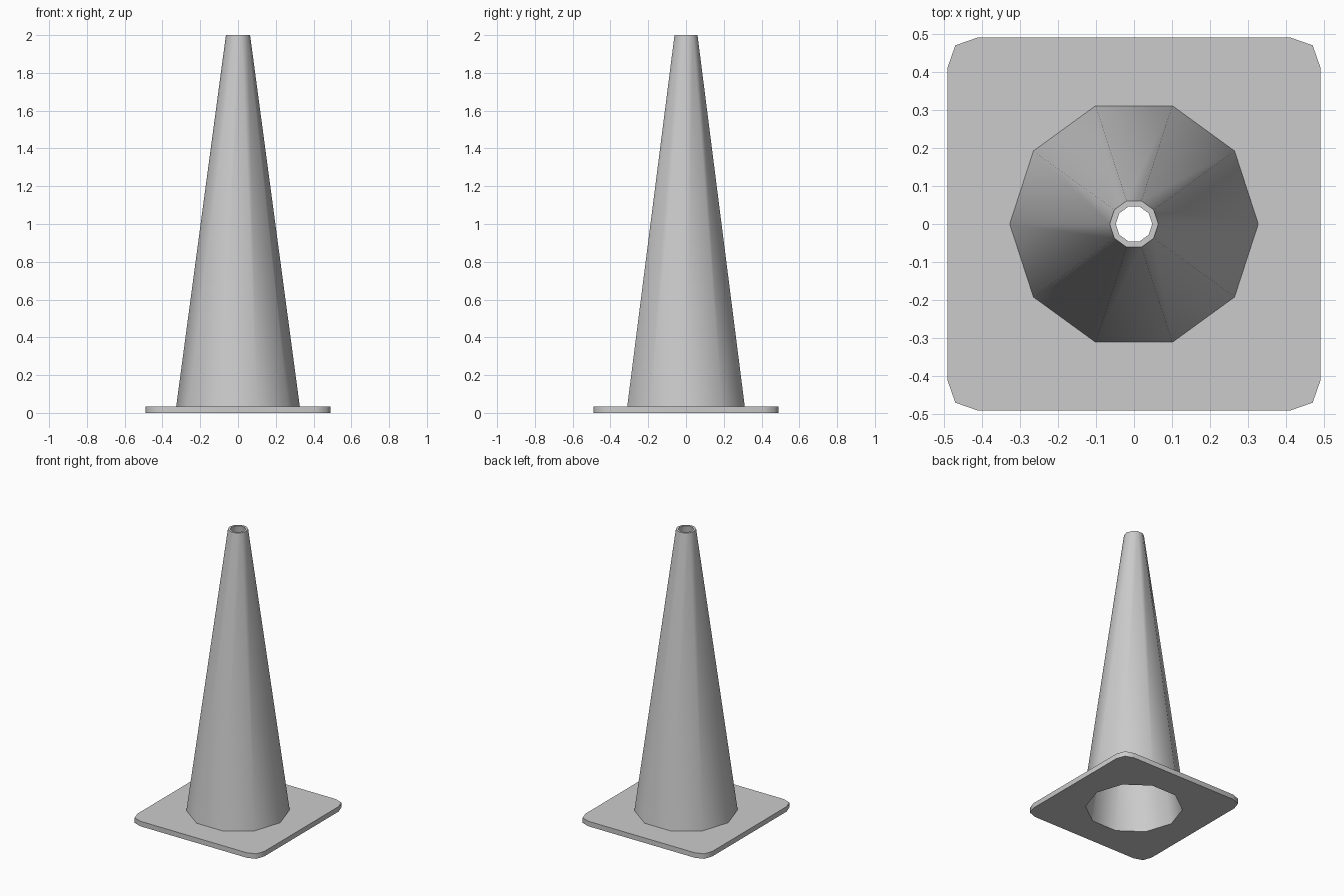
import bpy, bmesh, math

if "Cube" in bpy.data.objects:
    bpy.data.objects.remove(bpy.data.objects["Cube"], do_unlink=True)

SIDES, THICK, TOP = 10, 0.035, 2.0
R_OUT, R_IN = 0.327, 0.309          # cone radii at the foot
R_OUT_TOP, R_IN_TOP = 0.064, 0.048  # cone radii at the tip

grey = bpy.data.materials.new("grey")
grey.use_nodes = True
colour = (0.6, 0.6, 0.6, 1)
grey.diffuse_color = colour
grey.node_tree.nodes["Principled BSDF"].inputs["Base Color"].default_value = colour


def circle(r):
    return [(r * math.cos(math.tau * i / SIDES), r * math.sin(math.tau * i / SIDES))
            for i in range(SIDES)]


def ring(bm, points, z):
    return [bm.verts.new((x, y, z)) for x, y in points]


def bridge(bm, a, b):
    for i in range(len(a)):
        j = (i + 1) % len(a)
        bm.faces.new((a[i], a[j], b[j], b[i]))


def finish(bm, name):
    mesh = bpy.data.meshes.new(name)
    bm.to_mesh(mesh)
    bm.free()
    mesh.materials.append(grey)
    obj = bpy.data.objects.new(name, mesh)
    bpy.context.collection.objects.link(obj)
    bpy.ops.object.select_all(action='DESELECT')
    obj.select_set(True)
    bpy.context.view_layer.objects.active = obj
    bpy.ops.object.shade_smooth_by_angle(angle=math.radians(60))


# Hollow cone: outer wall, top rim, inner wall
bm = bmesh.new()
rings = [ring(bm, circle(r), z) for r, z in
         ((R_OUT, THICK), (R_OUT_TOP, TOP), (R_IN_TOP, TOP), (R_IN, 0))]
for low, high in zip(rings, rings[1:]):
    bridge(bm, low, high)
finish(bm, "cone")

# Square foot plate with rounded corners, open in the middle
corner = [(0.491, 0.41), (0.47, 0.47), (0.41, 0.491)]
outline = []
for k in range(4):
    c, s = round(math.cos(k * math.pi / 2)), round(math.sin(k * math.pi / 2))
    outline += [(c * x - s * y, s * x + c * y) for x, y in corner]

bm = bmesh.new()
bottom, top = ring(bm, outline, 0), ring(bm, outline, THICK)
bridge(bm, bottom, top)
for edge_ring, radius, z, up in ((bottom, R_IN, 0, -1), (top, R_OUT, THICK, 1)):
    hole = ring(bm, circle(radius), z)
    edges = [bm.edges.get((edge_ring[i - 1], edge_ring[i])) for i in range(len(edge_ring))]
    edges += [bm.edges.new((hole[i - 1], hole[i])) for i in range(SIDES)]
    filled = bmesh.ops.triangle_fill(bm, edges=edges, use_beauty=True)["geom"]
    for face in filled:
        if isinstance(face, bmesh.types.BMFace):
            face.normal_update()
            if face.normal.z * up < 0:
                face.normal_flip()
finish(bm, "base_plate")
